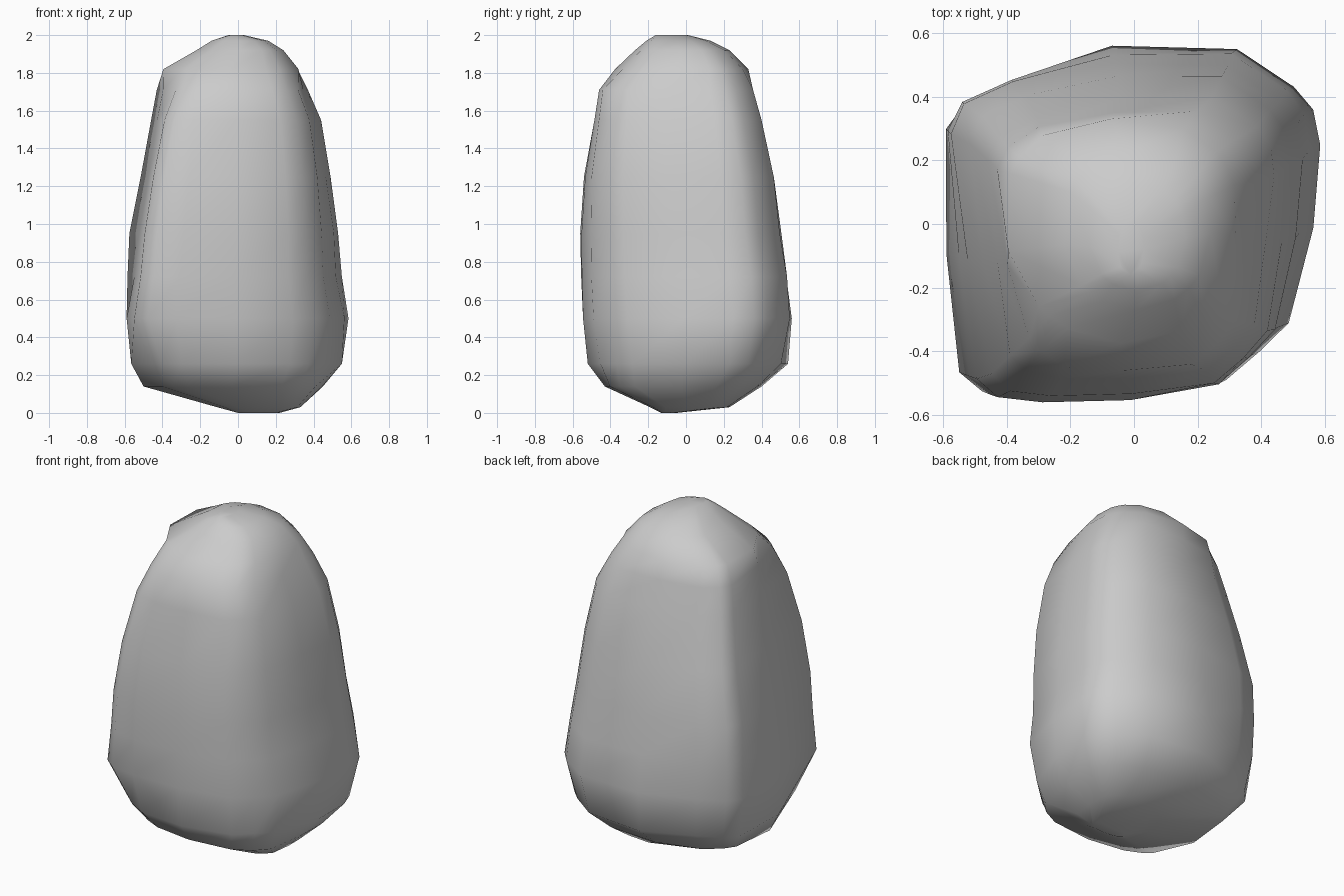
import bpy
import bmesh
from mathutils import Vector

# Remove the default cube only
default_cube = bpy.data.objects.get("Cube")
if default_cube:
    bpy.data.objects.remove(default_cube, do_unlink=True)


def make_material(name, colour):
    material = bpy.data.materials.new(name)
    material.use_nodes = True
    material.diffuse_color = colour
    shader = next(n for n in material.node_tree.nodes if n.type == "BSDF_PRINCIPLED")
    shader.inputs["Base Color"].default_value = colour
    shader.inputs["Roughness"].default_value = 0.9
    return material


# Plan outline of the boulder at its widest, counter-clockwise
OUTLINE = [(-.59, .31), (-.56, -.1), (-.52, -.48), (-.45, -.54), (-.3, -.56),
           (0, -.56), (.3, -.5), (.4, -.41), (.49, -.32), (.57, -.02),
           (.585, .24), (.56, .35), (.5, .42), (.33, .54), (-.05, .56),
           (-.38, .47), (-.54, .4)]

# Height, x extents, y extents, roundness limit
RINGS = [(0, 0, .22, -.13, -.05, 1),
         (.03, -.11, .33, -.19, .23, 1),
         (.14, -.5, .45, -.43, .4, 1),
         (.26, -.565, .55, -.52, .54, 1.15),
         (.5, -.59, .585, -.545, .56, 2),
         (.72, -.585, .55, -.555, .535, 2),
         (.95, -.575, .53, -.56, .505, 2),
         (1.25, -.515, .49, -.54, .465, 2),
         (1.55, -.46, .44, -.485, .4, 1.2),
         (1.71, -.43, .37, -.46, .355, 1.12),
         (1.82, -.395, .32, -.375, .33, 1),
         (1.92, -.22, .24, -.27, .23, 1),
         (1.97, -.14, .16, -.21, .13, 1),
         (2, -.05, .03, -.16, .01, 1)]

# Bulge of the corners by ring, keyed by whether x and y are positive there
BULGE = {
    (True, True): [0, .1, .12, -.05, .02, .06, .03, .05, .07, .07, .07, .05, 0, 0],
    (True, False): [0, .1, .1, -.03, .01, .02, .02, .06, .08, .09, .03, 0, 0, 0],
    (False, False): [0, .1, .05, -.07, 0, .01, .02, .02, 0, -.04, -.04, 0, 0, 0],
    (False, True): [0, -.1, .03, -.1, -.07, .02, .07, .05, .03, .07, .08, 0, 0, 0]}


def fit(values, low, high):
    """Map values so that they span exactly from low to high."""
    start, end = min(values), max(values)
    return [low + (v - start) / (end - start) * (high - low) for v in values]


def ring_plan(index):
    """Round and bulge the plan outline, then fit it to the ring's extents."""
    height, low_x, high_x, low_y, high_y, limit = RINGS[index]
    half_x = max(abs(x) for x, y in OUTLINE)
    half_y = max(abs(y) for x, y in OUTLINE)
    points = []
    for x, y in OUTLINE:
        point = Vector((x / half_x, y / half_y))
        point *= min(1, limit / point.length)
        diagonal = (2 * point.x * point.y / point.length_squared) ** 2
        points.append(point * (1 + BULGE[x > 0, y > 0][index] * diagonal))
    xs = fit([p.x for p in points], low_x, high_x)
    ys = fit([p.y for p in points], low_y, high_y)
    return [(x, y, height) for x, y in zip(xs, ys)]


def build_boulder(name, material):
    bm = bmesh.new()
    loops = [[bm.verts.new(co) for co in ring_plan(i)] for i in range(len(RINGS))]

    # Skin between neighbouring rings
    count = len(OUTLINE)
    for lower, upper in zip(loops, loops[1:]):
        for i in range(count):
            j = (i + 1) % count
            bm.faces.new((lower[i], lower[j], upper[j], upper[i]))

    # Close the underside and the crown
    bm.faces.new(loops[0])
    bm.faces.new(loops[-1])
    bmesh.ops.recalc_face_normals(bm, faces=bm.faces[:])
    for face in bm.faces:
        face.smooth = True

    mesh = bpy.data.meshes.new(name)
    bm.to_mesh(mesh)
    bm.free()
    mesh.materials.append(material)
    boulder = bpy.data.objects.new(name, mesh)
    bpy.context.collection.objects.link(boulder)
    return boulder


stone_grey = make_material("stone grey", (.6, .6, .6, 1))
build_boulder("boulder", stone_grey)
